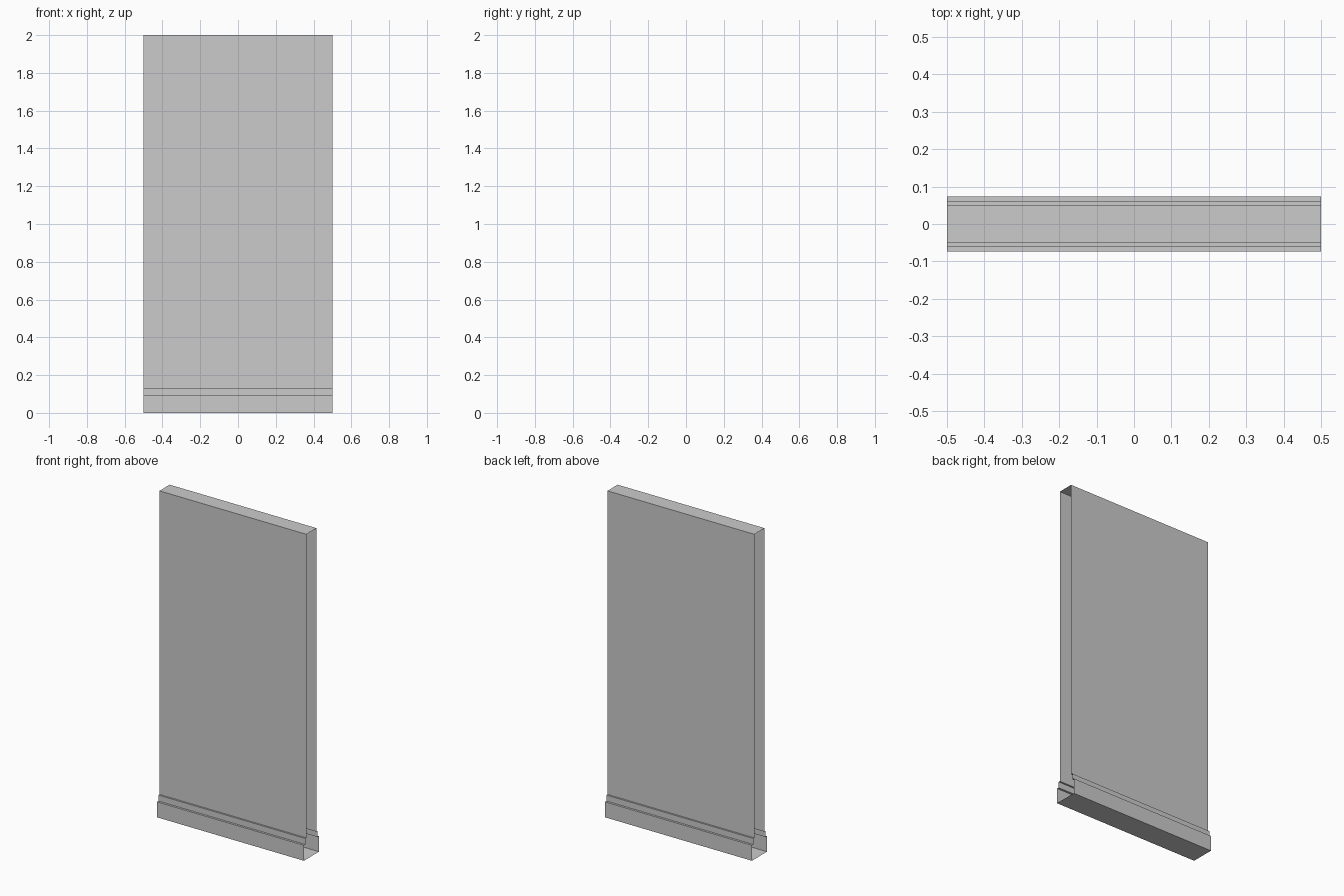
import bpy
import bmesh

if "Cube" in bpy.data.objects:
    bpy.data.objects.remove(bpy.data.objects["Cube"])

# Half of the wall cross-section (y, z): stepped skirting, then plain wall
half = [(0.073, 0.0), (0.073, 0.095), (0.060, 0.095),
        (0.060, 0.132), (0.0495, 0.132), (0.0495, 2.0)]
profile = half + [(-y, z) for y, z in reversed(half)]

# Sweep the closed profile along x; the wall segment's ends stay open
bm = bmesh.new()
left = [bm.verts.new((-0.5, y, z)) for y, z in profile]
right = [bm.verts.new((0.5, y, z)) for y, z in profile]
n = len(profile)
for i in range(n):
    j = (i + 1) % n
    bm.faces.new((left[i], left[j], right[j], right[i]))

# Make the faces point outward, using the top face as reference
bm.normal_update()
top = max(bm.faces, key=lambda f: f.calc_center_median().z)
if top.normal.z < 0:
    bmesh.ops.reverse_faces(bm, faces=bm.faces[:])

mesh = bpy.data.meshes.new("wall_with_skirting")
bm.to_mesh(mesh)
bm.free()
wall = bpy.data.objects.new("wall_with_skirting", mesh)
bpy.context.collection.objects.link(wall)
